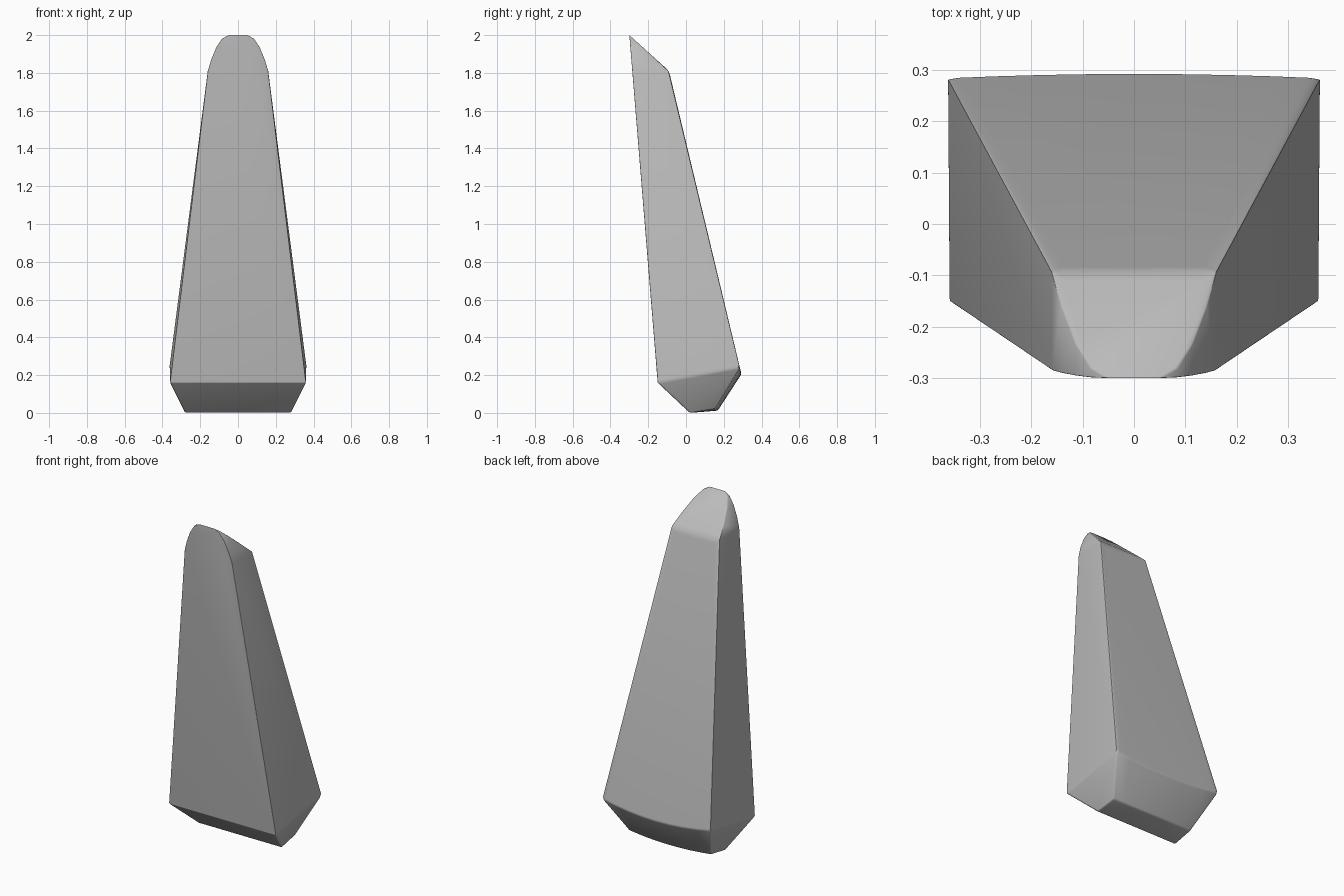
import bpy
import bmesh
import math

default = bpy.data.objects.get("Cube")
if default:
    bpy.data.objects.remove(default, do_unlink=True)

TOP, CAP_Z = 2.0, 1.81


def front_y(z):
    return -0.15 - 0.0815 * (z - 0.16)


def back_y(z):
    """Sloping back, cut by a steeper slope near the tip."""
    if z <= CAP_Z:
        return 0.29 - 0.239 * (z - 0.22)
    return -0.09 - 1.105 * (z - CAP_Z)


points = []

# Rounded tip: the same arch on the front and on the sloping cap
for x, z in [(0.16, CAP_Z), (0.142, 1.87), (0.115, 1.935), (0.085, 1.98), (0.05, TOP)]:
    for side in (-1, 1):
        points.append((side * x, front_y(z), z))
        if z < TOP:
            points.append((side * x, back_y(z), z))

# Front lower corners and front edge of the foot
for side in (-1, 1):
    points.append((side * 0.36, front_y(0.16), 0.16))
    points.append((side * 0.28, 0.02, 0.0))

# Gently curved lower back edge and the foot edge below it
STEPS = 8
for i in range(STEPS + 1):
    t = 2 * i / STEPS - 1
    z = 0.205 + 0.035 * t * t
    points.append((0.363 * t, back_y(z), z))
    points.append((0.275 * t, 0.168 - 0.015 * t * t, 0.012 + 0.01 * t * t))

# Solid body from the outline points
bm = bmesh.new()
for p in points:
    bm.verts.new(p)
hull = bmesh.ops.convex_hull(bm, input=bm.verts)
loose = [v for v in bm.verts if not v.link_faces]
bmesh.ops.delete(bm, geom=loose, context='VERTS')
bmesh.ops.dissolve_limit(bm, angle_limit=math.radians(1.5),
                         verts=bm.verts, edges=bm.edges)
bmesh.ops.recalc_face_normals(bm, faces=bm.faces)

# Wide rounding on the back edges, crisp edges around the front face
weight = bm.edges.layers.float.new("bevel_weight_edge")
for e in bm.edges:
    if len(e.link_faces) != 2 or e.calc_face_angle() < math.radians(28):
        continue
    mid = (e.verts[0].co + e.verts[1].co) / 2
    on_front = all(abs(v.co.y - front_y(v.co.z)) < 0.002 for v in e.verts)
    on_back = all(abs(v.co.y - back_y(v.co.z)) < 0.002 for v in e.verts)
    if on_front:
        e[weight] = 0.12 if mid.z < CAP_Z else 0.05
    elif on_back and mid.z > CAP_Z + 0.001:
        e[weight] = 0.8 * (TOP - mid.z) / (TOP - CAP_Z)
    elif on_back and mid.z > 0.3:
        e[weight] = 1.0
    else:
        e[weight] = 0.3

mesh = bpy.data.meshes.new("tapered_body")
bm.to_mesh(mesh)
bm.free()
body = bpy.data.objects.new("tapered_body", mesh)
bpy.context.collection.objects.link(body)

# Single grey finish
grey = bpy.data.materials.new("plain_grey")
grey.use_nodes = True
colour = (0.5, 0.5, 0.5, 1.0)
grey.diffuse_color = colour
grey.node_tree.nodes["Principled BSDF"].inputs["Base Color"].default_value = colour
mesh.materials.append(grey)

# Rounded edges and smooth shading
bevel = body.modifiers.new("rounded_edges", 'BEVEL')
bevel.limit_method = 'WEIGHT'
bevel.width = 0.028
bevel.segments = 4
bevel.use_clamp_overlap = False

bpy.context.view_layer.objects.active = body
body.select_set(True)
bpy.ops.object.modifier_apply(modifier=bevel.name)
bpy.ops.object.shade_smooth_by_angle(angle=math.radians(28))
